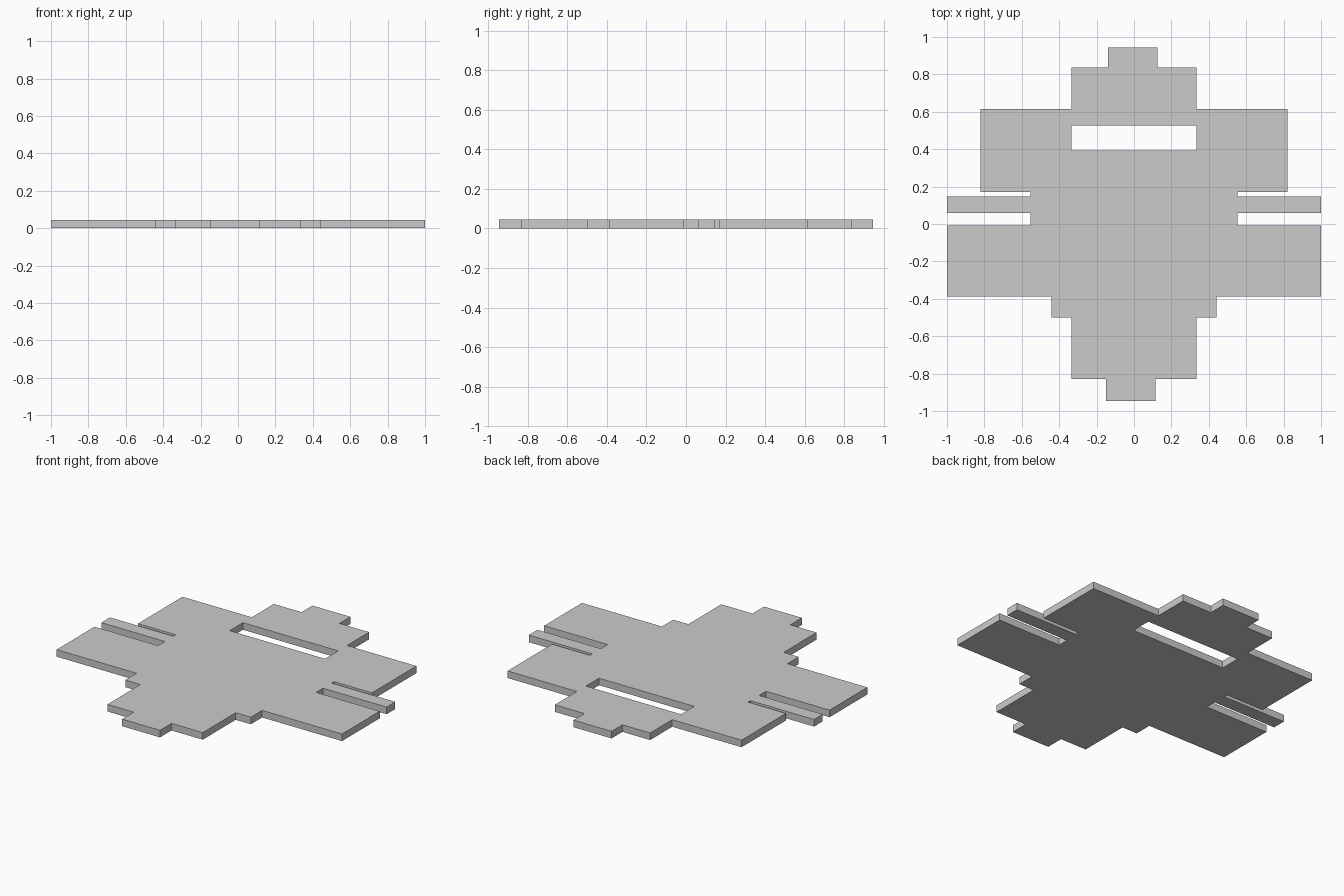
import bpy
import bmesh

if "Cube" in bpy.data.objects:
    bpy.data.objects.remove(bpy.data.objects["Cube"])

THICKNESS = 0.045

# Half outline from front tab to back tab; both tabs sit slightly off centre
SIDE = [
    (0.334, -0.83), (0.334, -0.50), (0.44, -0.50), (0.44, -0.387),
    (1.0, -0.387), (1.0, -0.009), (0.554, -0.009), (0.554, 0.06),
    (1.0, 0.06), (1.0, 0.146), (0.554, 0.146), (0.554, 0.17),
    (0.82, 0.17), (0.82, 0.615), (0.334, 0.615), (0.334, 0.836),
]
FRONT_TAB = (-0.15, 0.115)
BACK_TAB = (-0.14, 0.126)


def tab(span, y_in, y_out):
    """Four corners of an end tab, running left to right."""
    return [(span[0], y_in), (span[0], y_out), (span[1], y_out), (span[1], y_in)]


outline = (tab(FRONT_TAB, -0.83, -0.945) + SIDE
           + tab(BACK_TAB, 0.836, 0.945)[::-1]
           + [(-x, y) for x, y in reversed(SIDE)])
slot = [(-0.334, 0.394), (0.334, 0.394), (0.334, 0.526), (-0.334, 0.526)]


def add_loop(bm, points):
    verts = [bm.verts.new((x, y, 0)) for x, y in points]
    return [bm.edges.new((a, b)) for a, b in zip(verts, verts[1:] + verts[:1])]


# Flat plate: fill the outline around the slot, then extrude upward
bm = bmesh.new()
edges = add_loop(bm, outline) + add_loop(bm, slot)
bmesh.ops.triangle_fill(bm, edges=edges, use_beauty=True, use_dissolve=False)
ext = bmesh.ops.extrude_face_region(bm, geom=bm.faces[:], use_keep_orig=True)
top = [g for g in ext["geom"] if isinstance(g, bmesh.types.BMVert)]
bmesh.ops.translate(bm, verts=top, vec=(0, 0, THICKNESS))
bmesh.ops.recalc_face_normals(bm, faces=bm.faces[:])

mesh = bpy.data.meshes.new("stepped_plate")
bm.to_mesh(mesh)
bm.free()
bpy.context.collection.objects.link(bpy.data.objects.new("stepped_plate", mesh))
